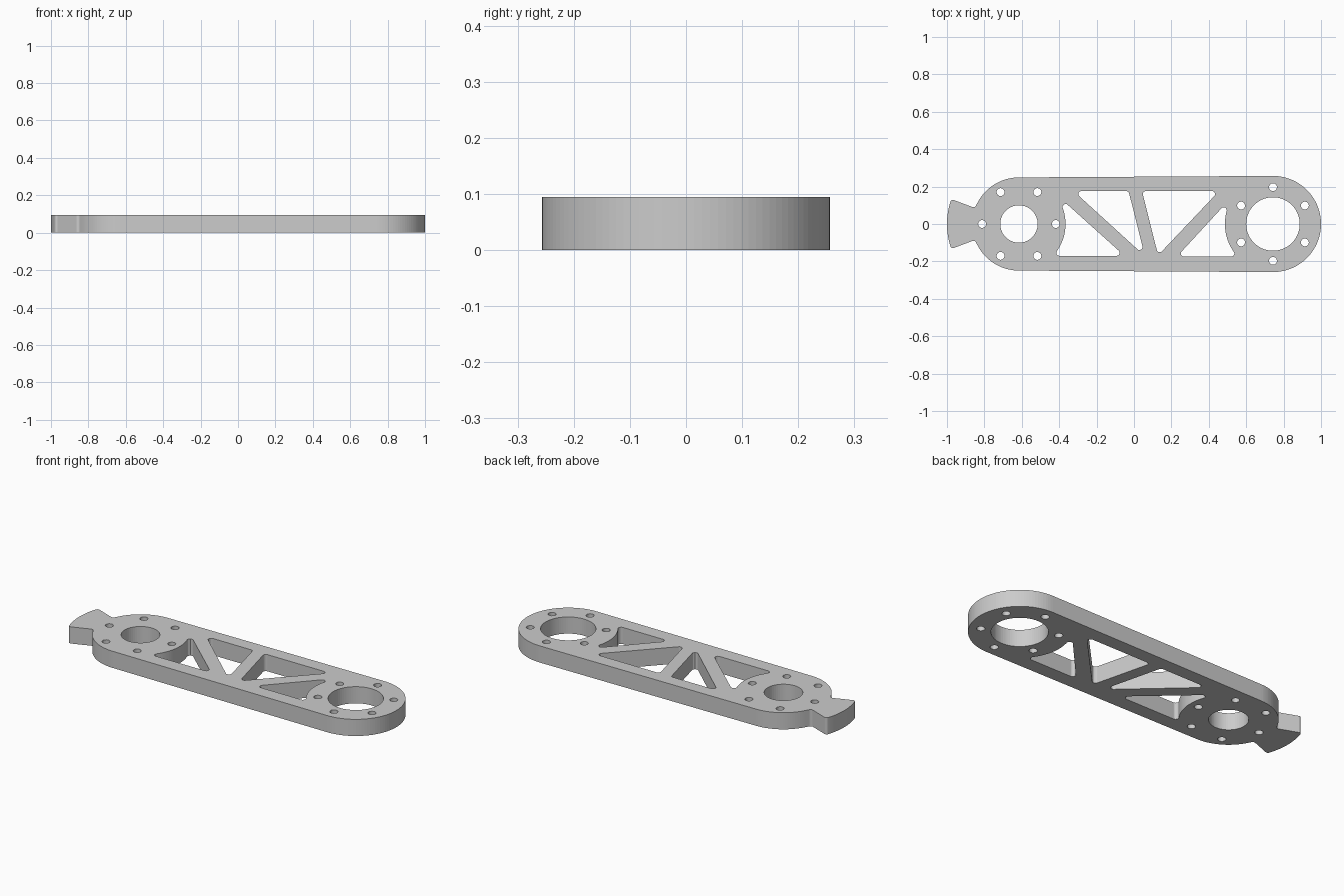
import bpy, bmesh
from math import radians, sin, cos, tan
from mathutils import Vector

if "Cube" in bpy.data.objects:
    bpy.data.objects.remove(bpy.data.objects["Cube"])

HEIGHT = 0.095
LX, LR = -0.615, 0.249      # left hub centre and outer radius
RX, RR = 0.743, 0.257       # right hub centre and outer radius
BOLT_CIRCLE, BOLT_R = 0.197, 0.021


def arc(cx, cy, r, a0, a1, n):
    return [Vector((cx + r * cos(radians(a0 + (a1 - a0) * i / n)),
                    cy + r * sin(radians(a0 + (a1 - a0) * i / n)))) for i in range(n + 1)]


def circle(cx, cy, r, n):
    return arc(cx, cy, r, 0, 360, n)[:-1]


def fillet(prev, corner, nxt, r=0.016, n=8):
    p, c, q = Vector(prev), Vector(corner), Vector(nxt)
    u, v = (p - c).normalized(), (q - c).normalized()
    half = u.angle(v) / 2
    centre = c + (u + v).normalized() * (r / sin(half))
    start = (c + u * (r / tan(half)) - centre).normalized()
    end = (c + v * (r / tan(half)) - centre).normalized()
    return [centre + start.lerp(end, i / n).normalized() * r for i in range(n + 1)]


def rounded(points):
    n = len(points)
    out = []
    for i in range(n):
        out += fillet(points[i - 1], points[i], points[(i + 1) % n])
    return out


# Outer outline: upper half from the right tip to the tail tip, then mirrored
left_arc = arc(LX, 0, LR, 90, 151, 20)
tail_arc = arc(LX, 0, 0.385, 163, 180, 8)
neck, tip = (-0.852, 0.086), (-0.976, 0.133)
upper = arc(RX, 0, RR, 0, 90, 28) + left_arc
upper += fillet(left_arc[-1], neck, tip)
upper += fillet(neck, tip, tail_arc[0], 0.013)
upper += tail_arc
lower = [Vector((p.x, -p.y)) for p in reversed(upper[1:-1])]
loops = [upper + lower]

# Bearing bores and their bolt rings
loops += [circle(LX, 0, 0.1, 56), circle(RX, 0, 0.143, 72)]
for cx, offset in ((LX, 0), (RX, 30)):
    for p in arc(cx, 0, BOLT_CIRCLE, offset, offset + 300, 5):
        loops.append(circle(p.x, p.y, BOLT_R, 24))

# Inner truss windows with straight sides
loops.append(rounded([(-0.323, 0.176), (-0.029, 0.176), (0.058, -0.171)]))
loops.append(rounded([(0.043, 0.176), (0.4545, 0.176), (0.129, -0.167)]))

# Outer truss windows, each curving around a hub
hub = arc(LX, 0, LR, -34, 18, 20)
a, b, c = (-0.429, -0.170), (-0.399, 0.1426), (-0.051, -0.170)
loops.append(fillet(c, a, hub[0]) + hub + fillet(hub[-1], b, c) + fillet(b, c, a))
hub = arc(RX, 0, RR, 215, 165, 20)
a, b, c = (0.551, -0.174), (0.512, 0.132), (0.230, -0.174)
loops.append(fillet(c, a, hub[0]) + hub + fillet(hub[-1], b, c) + fillet(b, c, a))

# Filled profile extruded into the plate
curve = bpy.data.curves.new("arm_profile", 'CURVE')
curve.dimensions = '2D'
curve.fill_mode = 'BOTH'
curve.extrude = HEIGHT / 2
for pts in loops:
    spline = curve.splines.new('POLY')
    spline.points.add(len(pts) - 1)
    for sp, p in zip(spline.points, pts):
        sp.co = (p.x, p.y, 0, 1)
    spline.use_cyclic_u = True
profile = bpy.data.objects.new("arm_profile", curve)
bpy.context.collection.objects.link(profile)
bpy.context.view_layer.update()
mesh = bpy.data.meshes.new_from_object(profile.evaluated_get(bpy.context.evaluated_depsgraph_get()))
bpy.data.objects.remove(profile)

# Weld caps to walls and stand the plate on the ground
bm = bmesh.new()
bm.from_mesh(mesh)
bmesh.ops.remove_doubles(bm, verts=bm.verts, dist=0.00005)
bmesh.ops.translate(bm, verts=bm.verts, vec=(0, 0, HEIGHT / 2))
bmesh.ops.recalc_face_normals(bm, faces=bm.faces)
for f in bm.faces:
    f.smooth = False
bm.to_mesh(mesh)
bm.free()
mesh.name = "link_arm"
arm = bpy.data.objects.new("link_arm", mesh)
bpy.context.collection.objects.link(arm)
